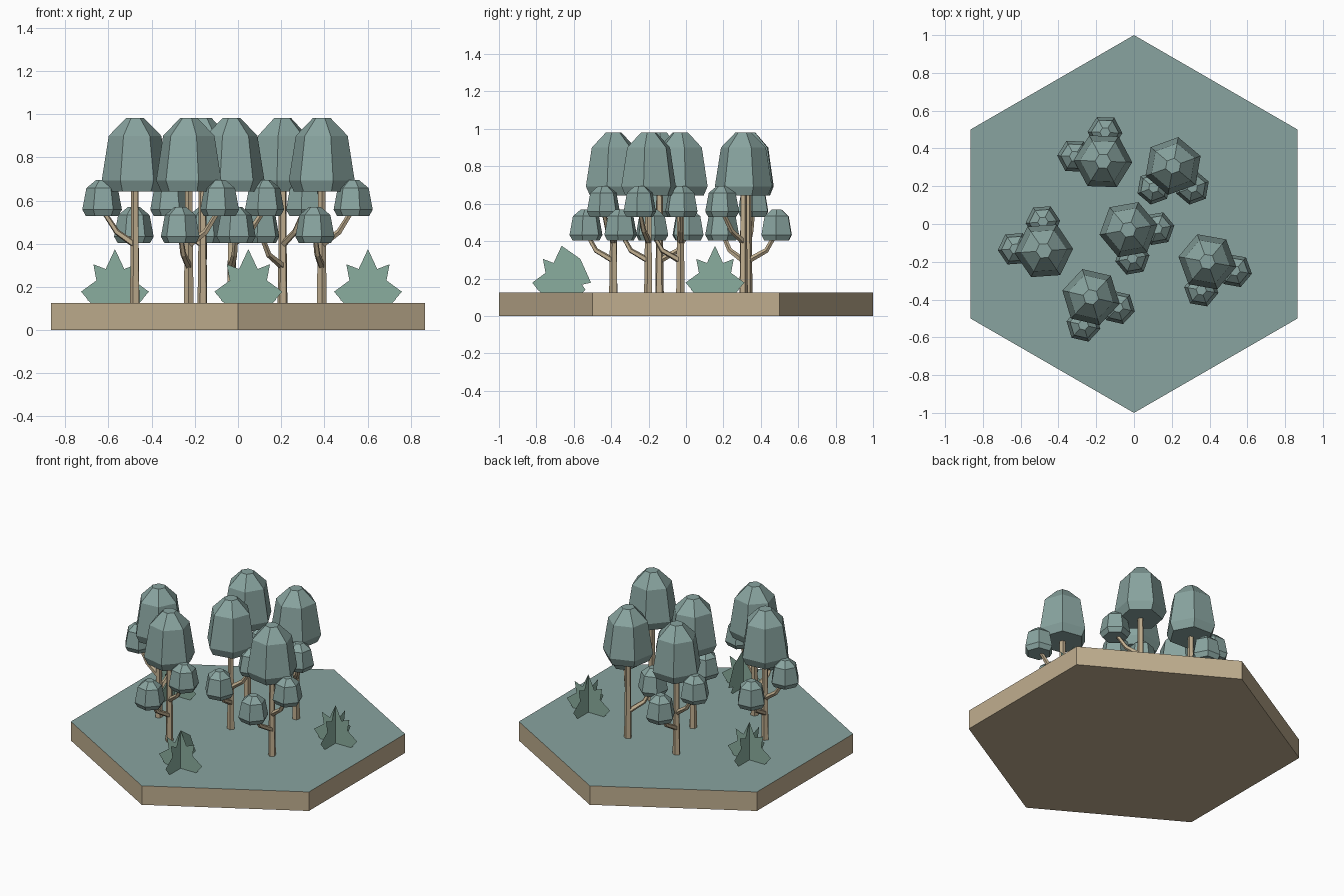
import bpy, bmesh, math
from mathutils import Vector, Matrix

if "Cube" in bpy.data.objects:
    bpy.data.objects.remove(bpy.data.objects["Cube"])


def material(name, rgb):
    m = bpy.data.materials.new(name)
    m.diffuse_color = (*rgb, 1)
    m.use_nodes = True
    m.node_tree.nodes["Principled BSDF"].inputs["Base Color"].default_value = m.diffuse_color
    return m


LEAF = material("dusty teal", (0.25, 0.372, 0.350))
FERN = material("soft green", (0.254, 0.423, 0.342))
WOOD = material("sandy tan", (0.527, 0.423, 0.275))


def finish(bm, name, *mats, closed=True):
    if closed:
        bmesh.ops.recalc_face_normals(bm, faces=bm.faces[:])
    mesh = bpy.data.meshes.new(name)
    bm.to_mesh(mesh)
    bm.free()
    for m in mats:
        mesh.materials.append(m)
    obj = bpy.data.objects.new(name, mesh)
    bpy.context.collection.objects.link(obj)
    return obj


def loft(bm, rings):
    """Skin a list of equally sized point rings and cap both ends."""
    loops = [[bm.verts.new(p) for p in ring] for ring in rings]
    n = len(loops[0])
    for a, b in zip(loops, loops[1:]):
        for i in range(n):
            bm.faces.new((a[i], a[(i + 1) % n], b[(i + 1) % n], b[i]))
    bm.faces.new(loops[0][::-1])
    bm.faces.new(loops[-1])


def ring(x, y, z, r, n=6, rot=0.0):
    return [Vector((x + r * math.cos(rot + math.tau * i / n),
                    y + r * math.sin(rot + math.tau * i / n), z)) for i in range(n)]


def tube(bm, pts, radii, n=5):
    """Tapered branch along a path."""
    pts = [Vector(p) for p in pts]
    rings = []
    for i, p in enumerate(pts):
        d = (pts[min(i + 1, len(pts) - 1)] - pts[max(i - 1, 0)]).normalized()
        side = d.cross(Vector((0, 0, 1))).normalized()
        up = side.cross(d)
        rings.append([p + radii[i] * (side * math.cos(math.tau * k / n) + up * math.sin(math.tau * k / n))
                      for k in range(n)])
    loft(bm, rings)


# hexagonal ground tile: teal on top, tan elsewhere
GROUND = 0.125
bm = bmesh.new()
loft(bm, [ring(0, 0, z, 1, 6, math.pi / 2) for z in (0, GROUND)])
tile = finish(bm, "ground_tile", WOOD, LEAF)
for f in tile.data.polygons:
    f.material_index = 1 if f.normal.z > 0.5 else 0

# trees: one big crown, a high and a low side crown on bent branches
BIG = [(0.643, 0.132), (0.693, 0.155), (0.90, 0.122), (0.982, 0.042)]
SMALL = [(0, 0.075), (0.03, 0.092), (0.13, 0.073), (0.167, 0.028)]
TREES = [(-0.164, 0.332, 170), (0.207, 0.307, -48), (-0.03, -0.03, 2),
         (-0.477, -0.142, 176), (-0.228, -0.387, -21), (0.388, -0.2, -18)]
REACH = 0.153
for i, (x, y, deg) in enumerate(TREES, 1):
    ang = math.radians(deg)
    hexrot = ang + math.radians(8)

    def at(a, d, z):
        return (x + d * math.cos(a), y + d * math.sin(a), z)

    high, low = ang, ang - math.radians(84)
    bm = bmesh.new()
    loft(bm, [ring(x, y, z, r, 5, ang) for z, r in ((GROUND - 0.01, 0.024), (0.4, 0.02), (0.67, 0.018))])
    tube(bm, [at(high, 0, 0.395), at(high, 0.085, 0.455), at(high, 0.14, 0.54)], (0.017, 0.014, 0.012))
    tube(bm, [at(low, 0, 0.295), at(low, 0.098, 0.35), at(low, 0.138, 0.42)], (0.017, 0.014, 0.012))
    finish(bm, f"tree_{i}_trunk", WOOD)

    bm = bmesh.new()
    loft(bm, [ring(x, y, z, r, 6, hexrot) for z, r in BIG])
    for a, base in ((high, 0.528), (low, 0.403)):
        cx, cy, _ = at(a, REACH, 0)
        loft(bm, [ring(cx, cy, base + z, r, 6, hexrot) for z, r in SMALL])
    finish(bm, f"tree_{i}_crowns", LEAF)

# ferns: two crossed flat spiky leaves
HALF = [(0.112, 0.0), (0.128, 0.015), (0.11, 0.042), (0.157, 0.053), (0.086, 0.105),
        (0.1, 0.18), (0.043, 0.158)]
OUTLINE = HALF + [(0, 0.25)] + [(-u, v) for u, v in reversed(HALF)]
for i, (x, y) in enumerate([(0.048, -0.665), (0.602, 0.155), (-0.57, 0.155)], 1):
    bm = bmesh.new()
    for turn in (0, math.pi / 2):
        rot = Matrix.Rotation(turn, 3, 'Z')
        bm.faces.new([bm.verts.new(rot @ Vector((u, 0, v)) + Vector((x, y, GROUND))) for u, v in OUTLINE])
    bmesh.ops.triangulate(bm, faces=bm.faces[:])
    finish(bm, f"fern_{i}", FERN, closed=False)
